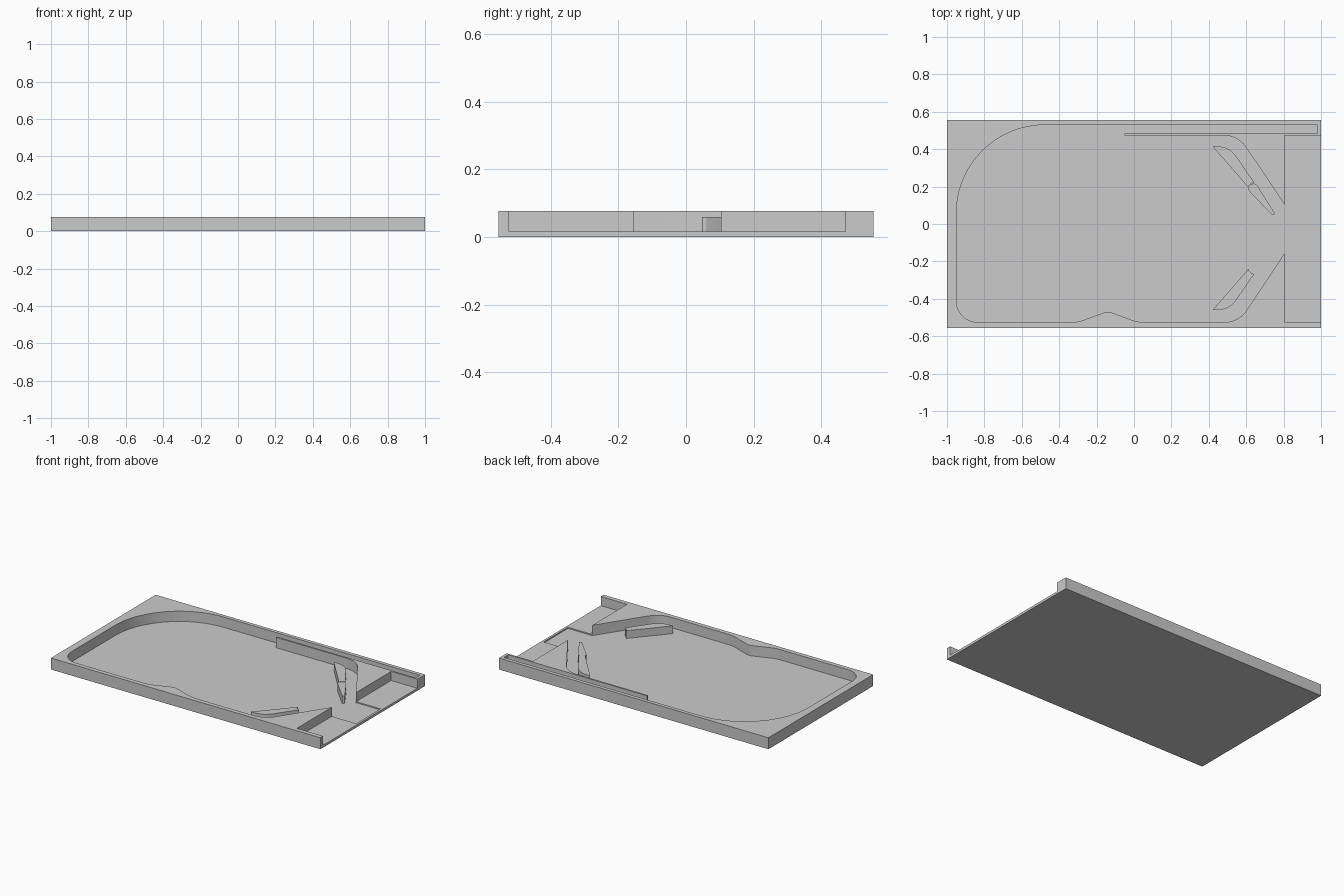
import bpy, bmesh, math
from mathutils import Vector

if "Cube" in bpy.data.objects:
    bpy.data.objects.remove(bpy.data.objects["Cube"])

TOP, FLOOR, POCKET, GUIDE = 0.077, 0.008, 0.016, 0.06


def rounded(corners, steps=12):
    """Closed outline from (x, y[, radius]) corners, with filleted corners."""
    out = []
    n = len(corners)
    for i, c in enumerate(corners):
        p = Vector(c[:2])
        if len(c) < 3:
            out.append(p)
            continue
        a = (Vector(corners[i - 1][:2]) - p).normalized()
        b = (Vector(corners[(i + 1) % n][:2]) - p).normalized()
        half = a.angle(b) / 2
        centre = p + (a + b).normalized() * c[2] / math.sin(half)
        t = c[2] / math.tan(half)
        s, e = p + a * t - centre, p + b * t - centre
        sweep = math.atan2(s.x * e.y - s.y * e.x, s.dot(e))
        k = steps * 2 if c[2] > 0.3 else steps
        for j in range(k + 1):
            ang = math.atan2(s.y, s.x) + sweep * j / k
            out.append(centre + c[2] * Vector((math.cos(ang), math.sin(ang))))
    return out


def prism(name, outline, z0, z1):
    """Extrude a flat outline between two heights."""
    bm = bmesh.new()
    face = bm.faces.new([bm.verts.new((p[0], p[1], z0)) for p in outline])
    ext = bmesh.ops.extrude_face_region(bm, geom=[face])
    bmesh.ops.translate(bm, vec=(0, 0, z1 - z0),
                        verts=[v for v in ext["geom"] if isinstance(v, bmesh.types.BMVert)])
    bmesh.ops.recalc_face_normals(bm, faces=bm.faces)
    mesh = bpy.data.meshes.new(name)
    bm.to_mesh(mesh)
    bm.free()
    ob = bpy.data.objects.new(name, mesh)
    bpy.context.collection.objects.link(ob)
    return ob


def smooth(ob):
    bpy.ops.object.select_all(action='DESELECT')
    ob.select_set(True)
    bpy.context.view_layer.objects.active = ob
    bpy.ops.object.shade_smooth_by_angle(angle=math.radians(25))


def cut(ob, cutter):
    cutter.hide_render = True
    mod = ob.modifiers.new("cut", 'BOOLEAN')
    mod.operation, mod.solver, mod.object = 'DIFFERENCE', 'EXACT', cutter
    bpy.context.view_layer.objects.active = ob
    bpy.ops.object.modifier_apply(modifier=mod.name)
    bpy.data.objects.remove(cutter)


def rect(x0, x1, y0, y1):
    return [(x0, y0), (x1, y0), (x1, y1), (x0, y1)]


# Solid table block
table = prism("table_body", rect(-1, 1, -0.555, 0.555), 0, TOP)

# End pockets, open at the right
cut(table, prism("pocket_cutter", rect(0.805, 1.1, -0.525, 0.473), POCKET, 0.2))

# Playing area with bump, drain channel and launch lane
field = rounded([
    (-0.95, 0.53, 0.475), (-0.95, -0.525, 0.115),
    (-0.30, -0.525, 0.2), (-0.14, -0.466, 0.08), (0.02, -0.525, 0.2),
    (0.56, -0.525, 0.14), (0.805, -0.155), (0.985, -0.155),
    (0.985, 0.103), (0.805, 0.103), (0.557, 0.473, 0.14),
    (-0.05, 0.473), (-0.05, 0.485), (0.98, 0.485), (0.98, 0.53)])
cut(table, prism("field_cutter", field, FLOOR, 0.2))
smooth(table)

# Mirrored guide pieces with a hollowed end for the flipper pivot
guide = rounded([(0.42, -0.46), (0.51, -0.46, 0.12), (0.642, -0.268),
                 (0.627, -0.262), (0.617, -0.252), (0.612, -0.24)])
mid = -0.0225
smooth(prism("lower_guide", guide, FLOOR - 0.002, GUIDE))
smooth(prism("upper_guide", [(p[0], 2 * mid - p[1]) for p in guide], FLOOR - 0.002, GUIDE))

# Tapered flipper with round ends
a, b = Vector((0.638, 0.19)), Vector((0.743, 0.056))
ra, rb = 0.026, 0.009
d = b - a
base = math.atan2(d.y, d.x)
lean = math.acos((ra - rb) / d.length)
outline = []
for c, r, start, sweep in ((a, ra, base + lean, 2 * math.pi - 2 * lean),
                           (b, rb, base - lean, 2 * lean)):
    for j in range(13):
        ang = start + sweep * j / 12
        outline.append(c + r * Vector((math.cos(ang), math.sin(ang))))
smooth(prism("flipper", outline, FLOOR - 0.002, GUIDE - 0.001))
